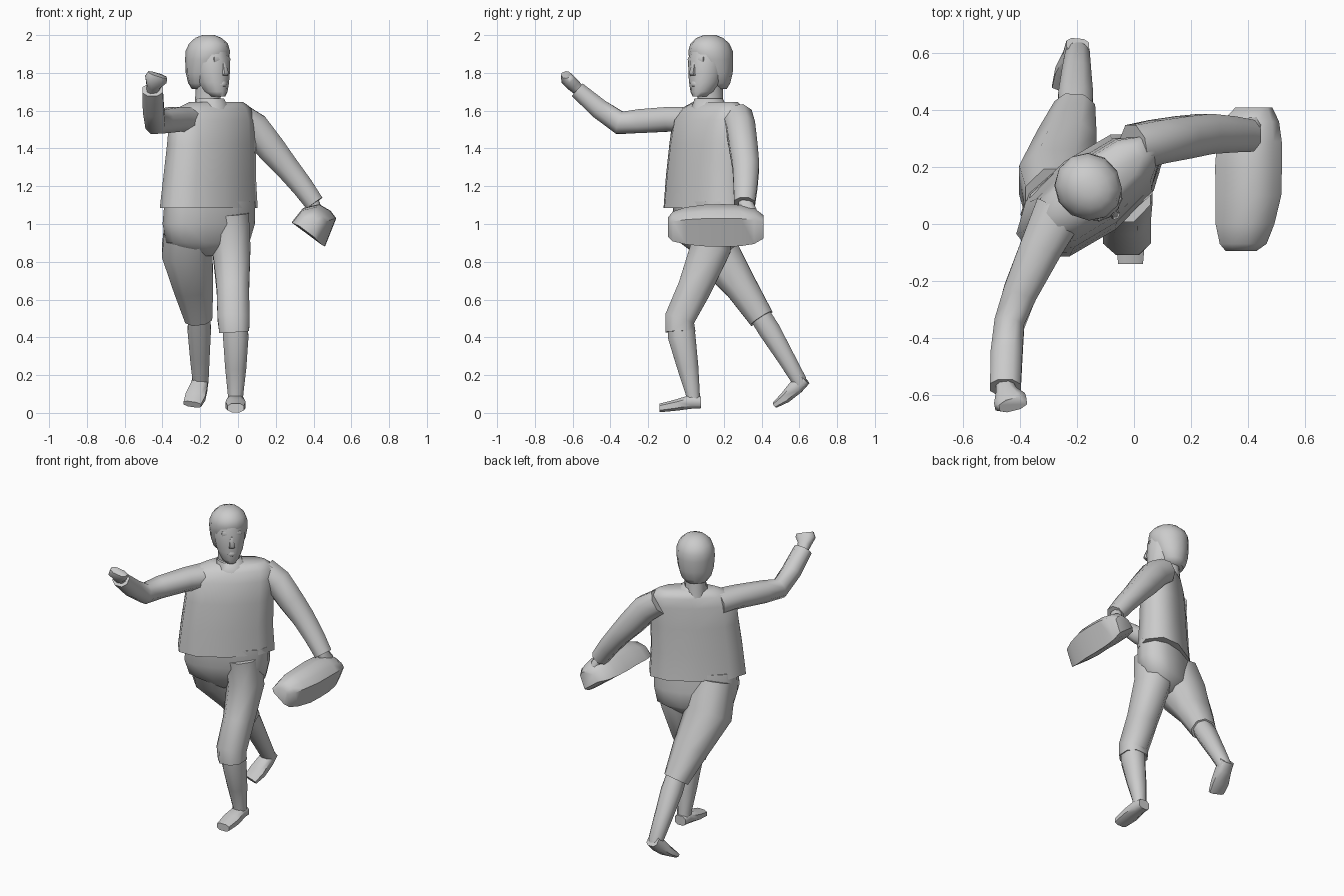
import bpy, bmesh, math
from mathutils import Vector

X, Y, Z = Vector((1, 0, 0)), Vector((0, 1, 0)), Vector((0, 0, 1))


def finish(name, bm, angle):
    bmesh.ops.recalc_face_normals(bm, faces=bm.faces)
    me = bpy.data.meshes.new(name)
    bm.to_mesh(me)
    bm.free()
    me.polygons.foreach_set("use_smooth", [True] * len(me.polygons))
    me.set_sharp_from_angle(angle=math.radians(angle))
    ob = bpy.data.objects.new(name, me)
    bpy.context.collection.objects.link(ob)
    return ob


def skin(bm, loops):
    n = len(loops[0])
    for a, b in zip(loops, loops[1:]):
        for i in range(n):
            bm.faces.new((a[i], a[(i + 1) % n], b[(i + 1) % n], b[i]))
    bm.faces.new(loops[0])
    bm.faces.new(loops[-1])


def loft(name, rings, side=X, n=8, power=1.0, axis=None, angle=68):
    """Skin rings (x, y, z, half width, half depth); power < 1 is boxier."""
    pts = [Vector(r[:3]) for r in rings]
    bm, loops = bmesh.new(), []
    for k, r in enumerate(rings):
        t = axis or (pts[min(k + 1, len(pts) - 1)] - pts[max(k - 1, 0)]).normalized()
        u = (side - t * side.dot(t)).normalized()
        v = t.cross(u)
        ring = []
        for i in range(n):
            a = math.tau * (i + 0.5) / n
            c, s = math.cos(a), math.sin(a)
            c = math.copysign(abs(c) ** power, c)
            s = math.copysign(abs(s) ** power, s)
            ring.append(bm.verts.new(pts[k] + u * c * r[3] + v * s * r[4]))
        loops.append(ring)
    skin(bm, loops)
    return finish(name, bm, angle)


def turned(deg):
    a = math.radians(deg)
    return Vector((math.cos(a), math.sin(a), 0))


# shirt: wide, lens-shaped section with a flared hem
chest_side = turned(38)
loft("shirt", [(-0.155, 0.10, 1.085, .30, .15), (-0.15, 0.10, 1.25, .285, .138),
               (-0.14, 0.11, 1.42, .275, .13), (-0.135, 0.12, 1.55, .27, .115),
               (-0.125, 0.14, 1.61, .24, .095), (-0.115, 0.155, 1.645, .17, .07)],
     chest_side, 10, 0.88, Z)
loft("collar", [(-0.14, 0.125, 1.61, .10, .095), (-0.147, 0.12, 1.665, .075, .075)],
     chest_side, 10, 1, Z)

# shorts and legs
loft("hips", [(-0.15, 0.105, 1.12, .255, .13), (-0.155, 0.11, 1.0, .26, .135),
              (-0.16, 0.125, 0.90, .235, .115), (-0.145, 0.13, 0.83, .08, .06)],
     turned(27), 12, 0.85, Z)
loft("front_thigh", [(-0.05, 0.12, 1.05, .115, .12), (-0.035, 0.13, 0.87, .108, .115),
                     (-0.027, 0.045, 0.66, .092, .095), (-0.024, -0.033, 0.5, .09, .085),
                     (-0.02, -0.03, 0.43, .085, .085)], X, 8, 0.85)
loft("front_shin", [(-0.015, -0.03, 0.5, .07, .075), (-0.012, -0.022, 0.40, .072, .078),
                    (-0.012, 0.01, 0.24, .06, .06), (-0.013, 0.036, 0.10, .044, .04),
                    (-0.013, 0.04, 0.04, .042, .04)], X, 8, 0.9)
loft("front_foot", [(-0.013, 0.08, 0.055, .04, .032), (-0.013, 0.03, 0.06, .046, .04),
                    (-0.013, -0.05, 0.042, .056, .032), (-0.012, -0.14, 0.026, .046, .024)],
     X, 8, 0.7, -Y, 50)
loft("rear_thigh", [(-0.26, 0.08, 1.05, .13, .13), (-0.27, 0.15, 0.86, .143, .135),
                    (-0.235, 0.29, 0.67, .112, .092), (-0.208, 0.40, 0.50, .077, .072)],
     X, 8, 0.85)
loft("rear_shin", [(-0.205, 0.37, 0.55, .06, .06), (-0.205, 0.44, 0.44, .066, .062),
                   (-0.202, 0.53, 0.29, .055, .05), (-0.198, 0.60, 0.17, .045, .042),
                   (-0.2, 0.61, 0.14, .04, .035)], X, 8, 0.9)
loft("rear_foot", [(-0.198, 0.63, 0.18, .042, .035), (-0.205, 0.585, 0.14, .047, .042),
                   (-0.225, 0.53, 0.085, .056, .032), (-0.242, 0.475, 0.045, .05, .018)],
     X, 8, 0.7, None, 50)

# raised arm and fist
loft("raised_arm", [(-0.26, 0.05, 1.55, .095, .075), (-0.325, -0.08, 1.555, .08, .07),
                    (-0.40, -0.24, 1.545, .065, .068), (-0.438, -0.35, 1.535, .057, .065),
                    (-0.448, -0.46, 1.61, .06, .057), (-0.452, -0.575, 1.71, .058, .047)],
     X, 8, 0.9)
loft("raised_hand", [(-0.455, -0.56, 1.70, .03, .028), (-0.447, -0.595, 1.735, .04, .035),
                     (-0.435, -0.625, 1.765, .062, .035), (-0.425, -0.635, 1.79, .055, .025)],
     Vector((1, 0, .25)), 8, 0.8)

# lowered arm and hand
loft("lowered_arm", [(0.0, 0.27, 1.57, .085, .08), (0.085, 0.29, 1.51, .082, .088),
                     (0.175, 0.305, 1.40, .08, .082), (0.255, 0.317, 1.305, .076, .07),
                     (0.34, 0.315, 1.20, .068, .062), (0.405, 0.31, 1.11, .06, .055)],
     Y, 8, 0.95)
loft("lowered_hand", [(0.395, 0.31, 1.13, .035, .03), (0.42, 0.325, 1.07, .05, .03),
                      (0.43, 0.345, 1.02, .05, .03)], Y, 8, 0.8)

# held pad: one six-sided section swept from front to back
section = [(.285, 1.01), (.345, 1.085), (.43, 1.105), (.49, 1.07), (.52, 1.03), (.46, .88)]
stations = [(-.095, .46, -.025), (-.07, .70, -.018), (0, .88, -.012), (.1, .98, 0),
            (.2, 1, 0), (.29, .97, .003), (.36, .85, .008), (.41, .55, .02)]
bm = bmesh.new()
skin(bm, [[bm.verts.new((.40 + (px - .40) * s + dx, y, .975 + (pz - .975) * s))
           for px, pz in section] for y, s, dx in stations])
finish("held_pad", bm, 55)

# head, in a frame looking along 'face'
side = turned(44)
face = side.cross(Z)
base = Vector((-0.16, 0.13, 0))


def head_part(name, rows, n=12, power=1.0):
    rings = []
    for f, z, w, d in rows:
        p = base + face * f
        rings.append((p.x, p.y, z, w, d))
    return loft(name, rings, side, n, power, Z, 60)


head_part("neck", [(-.005, 1.58, .070, .078), (0, 1.66, .064, .070), (.01, 1.74, .066, .075)])
head_part("face", [(.075, 1.675, .035, .045), (.055, 1.70, .058, .075), (.04, 1.75, .080, .09),
                   (.03, 1.80, .090, .102), (.03, 1.87, .094, .10), (.02, 1.93, .08, .095)])
head_part("hair", [(-.035, 1.715, .066, .055), (-.025, 1.745, .092, .08),
                   (-.02, 1.80, .108, .098), (-.005, 1.87, .116, .117),
                   (0, 1.915, .114, .122), (.005, 1.955, .098, .108),
                   (.005, 1.985, .066, .075), (.005, 2.0, .03, .035)])
head_part("nose", [(.122, 1.855, .010, .008), (.136, 1.80, .018, .016), (.126, 1.785, .02, .014)], 6)
head_part("lips", [(.112, 1.755, .024, .016), (.115, 1.74, .030, .02), (.11, 1.725, .022, .016)], 8)
head_part("brow", [(.100, 1.885, .06, .022), (.104, 1.87, .064, .023), (.098, 1.85, .056, .022)], 8)
